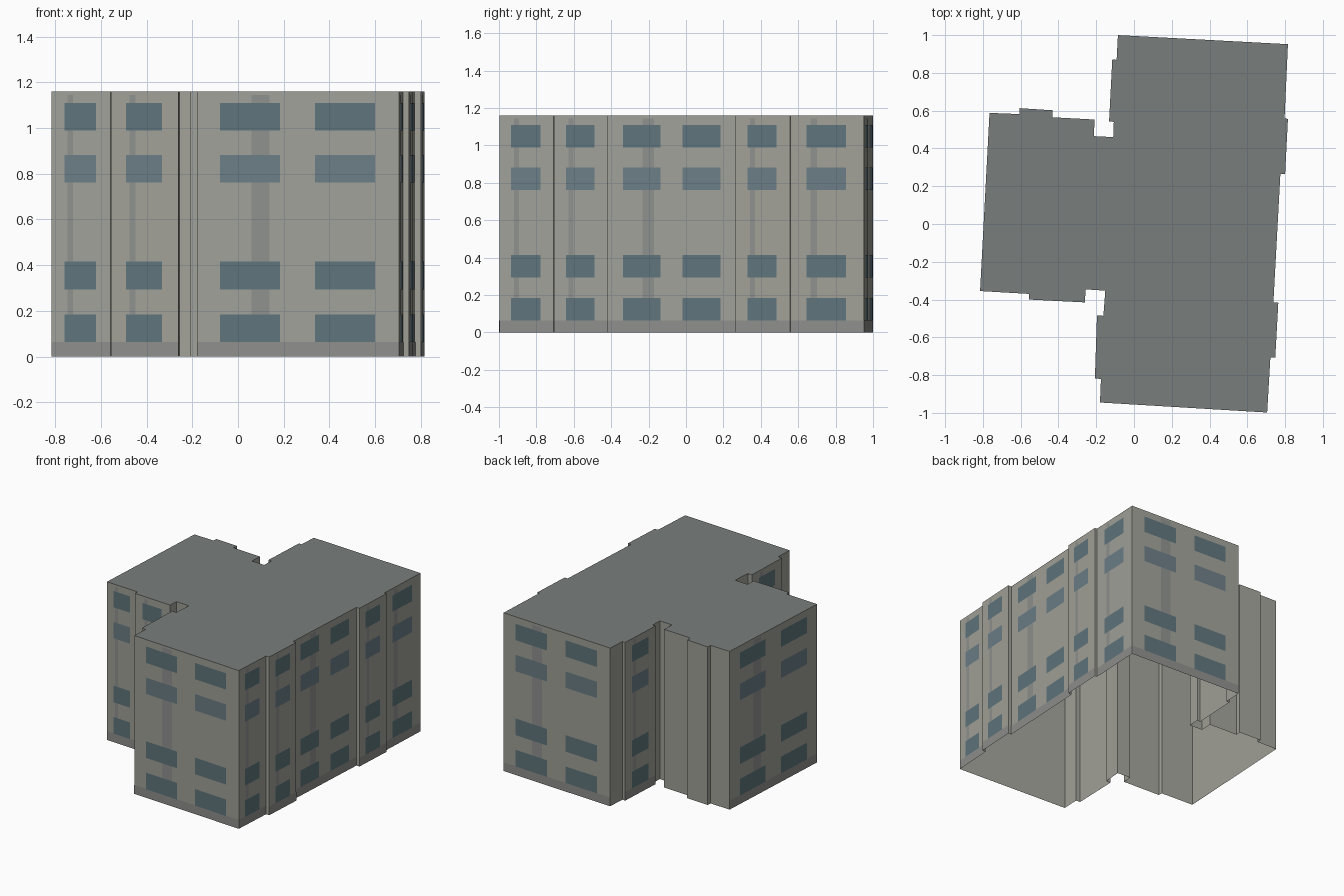
import bpy
from mathutils import Vector

if "Cube" in bpy.data.objects:
    bpy.data.objects.remove(bpy.data.objects["Cube"])

HEIGHT = 1.16

# Building footprint, counter-clockwise from the front left corner of the south wing
FOOTPRINT = [Vector(p) for p in (
    (-0.18, -0.945), (0.705, -0.998), (0.722, -0.708), (0.748, -0.706),
    (0.764, -0.417), (0.738, -0.416), (0.775, 0.265), (0.80, 0.264),
    (0.815, 0.557), (0.797, 0.558), (0.815, 0.952), (-0.085, 1.0),
    (-0.092, 0.869), (-0.115, 0.871), (-0.132, 0.542), (-0.107, 0.541),
    (-0.11, 0.46), (-0.213, 0.465), (-0.208, 0.553), (-0.432, 0.565),
    (-0.43, 0.602), (-0.605, 0.613), (-0.607, 0.582), (-0.765, 0.588),
    (-0.815, -0.355), (-0.557, -0.37), (-0.555, -0.40), (-0.26, -0.415),
    (-0.256, -0.346), (-0.152, -0.353), (-0.162, -0.486), (-0.196, -0.484),
    (-0.207, -0.818), (-0.175, -0.82))]


def build(name, quads, color):
    """Make one object from a list of faces (each a list of points)."""
    verts, faces = [], []
    for q in quads:
        faces.append(range(len(verts), len(verts) + len(q)))
        verts += q
    mesh = bpy.data.meshes.new(name)
    mesh.from_pydata(verts, [], [list(f) for f in faces])
    mat = bpy.data.materials.new(name + "_material")
    mat.diffuse_color = (*color, 1)
    mat.use_nodes = True
    mat.node_tree.nodes["Principled BSDF"].inputs["Base Color"].default_value = mat.diffuse_color
    mesh.materials.append(mat)
    obj = bpy.data.objects.new(name, mesh)
    bpy.context.collection.objects.link(obj)
    return obj


def panel(a, b, u0, u1, z0, z1, lift=0.0):
    """Upright rectangle on wall a-b between fractions u0 and u1."""
    d = (b - a).normalized()
    out = Vector((d.y, -d.x)) * lift
    p, q = a.lerp(b, u0) + out, a.lerp(b, u1) + out
    return [(p.x, p.y, z0), (q.x, q.y, z0), (q.x, q.y, z1), (p.x, p.y, z1)]


edges = list(zip(FOOTPRINT, FOOTPRINT[1:] + FOOTPRINT[:1]))

# Outer walls (open underneath) and flat roof
build("walls", [panel(a, b, 0, 1, 0, HEIGHT) for a, b in edges], (0.36, 0.36, 0.32))
build("roof", [[(p.x, p.y, HEIGHT) for p in FOOTPRINT]], (0.19, 0.21, 0.20))

# Facade details only on the wider walls: plinth, drain strip, windows
windows, pale_windows, strips, plinth = [], [], [], []
for a, b in edges:
    length = (b - a).length
    if length < 0.25:
        continue
    plinth.append(panel(a, b, 0, 1, 0, 0.065, 0.001))
    strips.append(panel(a, b, 0.27, 0.36, 0.065, 1.145, 0.001))
    columns = [(0.115, 0.41), (0.585, 0.88)] if length > 0.5 else [(0.22, 0.755)]
    for u0, u1 in columns:
        for z0, z1 in ((0.063, 0.185), (0.293, 0.415), (0.99, 1.11)):
            windows.append(panel(a, b, u0, u1, z0, z1, 0.002))
        pale_windows.append(panel(a, b, u0, u1, 0.762, 0.882, 0.002))

build("windows", windows, (0.115, 0.18, 0.205))
build("third_row_windows", pale_windows, (0.15, 0.21, 0.24))
build("drain_strips", strips, (0.275, 0.285, 0.275))
build("plinth", plinth, (0.275, 0.28, 0.265))
